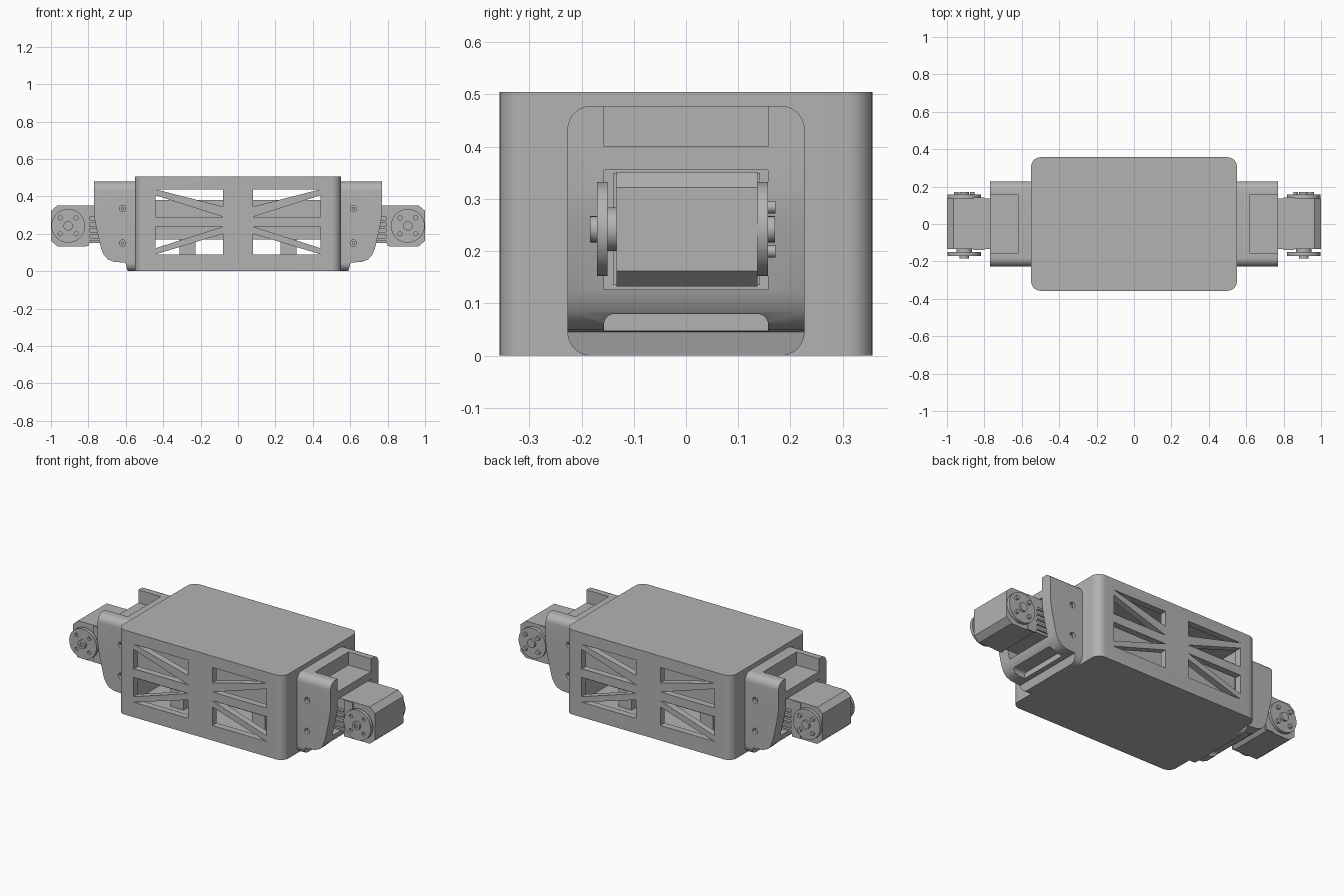
import bpy, bmesh, math
from mathutils import Matrix, Vector

old = bpy.data.objects.get("Cube")
if old:
    bpy.data.objects.remove(old, do_unlink=True)

grey = bpy.data.materials.new("light_grey")
grey.use_nodes = True
COLOUR = (0.45, 0.45, 0.45, 1)
grey.diffuse_color = COLOUR
grey.node_tree.nodes["Principled BSDF"].inputs["Base Color"].default_value = COLOUR


def finish(name, bm):
    bmesh.ops.recalc_face_normals(bm, faces=bm.faces)
    mesh = bpy.data.meshes.new(name)
    bm.to_mesh(mesh)
    bm.free()
    mesh.materials.append(grey)
    ob = bpy.data.objects.new(name, mesh)
    bpy.context.collection.objects.link(ob)
    return ob


def prism(name, points, axis, low, high):
    """Extrude a 2D outline along one axis from low to high."""
    place = {"x": lambda a, b: (low, a, b), "y": lambda a, b: (a, low, b),
             "z": lambda a, b: (a, b, low)}[axis]
    bm = bmesh.new()
    face = bm.faces.new([bm.verts.new(place(a, b)) for a, b in points])
    out = bmesh.ops.extrude_face_region(bm, geom=[face])["geom"]
    step = Vector([high - low if axis == k else 0 for k in "xyz"])
    bmesh.ops.translate(bm, vec=step, verts=[v for v in out if isinstance(v, bmesh.types.BMVert)])
    return finish(name, bm)


def box(name, x0, x1, y0, y1, z0, z1):
    return prism(name, [(x0, y0), (x1, y0), (x1, y1), (x0, y1)], "z", z0, z1)


def rounded(x0, x1, y0, y1, r, steps=8):
    """Rounded rectangle outline."""
    pts = []
    corners = [(x1 - r, y1 - r), (x0 + r, y1 - r), (x0 + r, y0 + r), (x1 - r, y0 + r)]
    for q, (cx, cy) in enumerate(corners):
        for i in range(steps + 1):
            a = (q + i / steps) * math.pi / 2
            pts.append((cx + r * math.cos(a), cy + r * math.sin(a)))
    return pts


def disc(name, x, z, r, y0, y1, sides=40):
    pts = [(x + r * math.cos(i * math.tau / sides), z + r * math.sin(i * math.tau / sides))
           for i in range(sides)]
    return prism(name, pts, "y", y0, y1)


def combine(ob, cutter, how="DIFFERENCE"):
    mod = ob.modifiers.new("cut", "BOOLEAN")
    mod.operation, mod.object, mod.solver = how, cutter, "EXACT"
    bpy.context.view_layer.objects.active = ob
    bpy.ops.object.modifier_apply(modifier=mod.name)
    bpy.data.objects.remove(cutter, do_unlink=True)


# Hollow body shell with rounded vertical corners
body = prism("body_shell", rounded(-0.55, 0.55, -0.357, 0.357, 0.05), "z", 0, 0.505)
combine(body, prism("cavity", rounded(-0.515, 0.515, -0.317, 0.317, 0.03), "z", 0.035, 0.47))

# Triangular truss windows through the front and back walls
windows = [
    [(0.44, 0.437), (0.08, 0.437), (0.08, 0.345)],
    [(0.44, 0.405), (0.44, 0.29), (0.08, 0.29)],
    [(0.44, 0.238), (0.08, 0.238), (0.44, 0.123)],
    [(0.08, 0.2), (0.08, 0.09), (0.44, 0.09)],
]
for side in (-1, 1):
    for tri in windows:
        combine(body, prism("window", [(side * x, z) for x, z in tri], "y", -0.5, 0.5))

# Inner pack on its support posts
box("inner_pack", -0.5, 0.5, -0.24, 0.24, 0.17, 0.38)
for side in (-1, 1):
    for y in (-0.15, 0.15):
        disc_x = side * 0.27
        box("pack_post", disc_x - 0.043, disc_x + 0.043, y - 0.04, y + 0.04, 0.03, 0.175)

parts = []

# End bracket: curved side profile trimmed to a rounded end outline
side_profile = [(0.545, 0), (0.59, 0), (0.602, 0.045), (0.665, 0.05), (0.695, 0.062),
                (0.717, 0.085), (0.732, 0.12), (0.757, 0.23), (0.765, 0.27),
                (0.77, 0.31), (0.77, 0.478), (0.545, 0.478)]
bracket = prism("end_bracket", side_profile, "y", -0.227, 0.227)
combine(bracket, prism("trim", rounded(-0.227, 0.227, 0, 0.478, 0.045), "x", 0.5, 0.9), "INTERSECT")
combine(bracket, box("top_pocket", 0.62, 0.9, -0.157, 0.157, 0.4, 0.6))
combine(bracket, box("motor_pocket", 0.6, 0.9, -0.157, 0.157, 0.127, 0.355))
combine(bracket, prism("bottom_slot", rounded(-0.157, 0.157, 0.01, 0.08, 0.02), "x", 0.63, 0.9))
for z in (0.335, 0.15):
    for y in (-0.227, 0.227):
        combine(bracket, disc("screw_hole", 0.617, z, 0.017, y - 0.025, y + 0.025, 20))
        parts.append(disc("bracket_screw", 0.617, z, 0.009, y * 0.9 - 0.012, y * 0.9 + 0.012, 12))
parts.append(bracket)

# Motor neck with cooling ribs, and chamfered motor housing
parts.append(box("motor_neck", 0.59, 0.82, -0.12, 0.125, 0.15, 0.345))
for i in range(6):
    z = 0.165 + i * 0.031
    parts.append(box("neck_rib", 0.66, 0.8, -0.13, 0.135, z, z + 0.012))
housing_profile = [(0.79, 0.152), (0.81, 0.132), (0.965, 0.132), (1.0, 0.162),
                   (1.0, 0.322), (0.965, 0.352), (0.72, 0.352), (0.72, 0.3), (0.79, 0.3)]
parts.append(prism("motor_housing", housing_profile, "y", -0.133, 0.137))
for y0, y1 in ((-0.14, -0.13), (0.132, 0.142)):
    parts.append(box("mount_plate", 0.8, 0.857, y0, y1, 0.135, 0.35))

# Output horns on both ends of the motor axle
CX, CZ = 0.908, 0.242
parts.append(disc("front_hub", CX, CZ, 0.042, -0.152, -0.13))
for name, y0, y1 in (("front_horn", -0.17, -0.15), ("back_horn", 0.137, 0.157)):
    horn = disc(name, CX, CZ, 0.09, y0, y1)
    outer = y0 if y0 < 0 else y1
    for k in range(4):
        a = k * math.pi / 2 + math.pi / 4
        hx, hz = CX + 0.06 * math.cos(a), CZ + 0.06 * math.sin(a)
        if y0 < 0:
            combine(horn, disc("horn_hole", hx, hz, 0.011, outer - 0.012, outer + 0.012, 16))
        else:
            parts.append(disc("horn_bolt", hx, hz, 0.012, outer - 0.005, outer + 0.014, 16))
    parts.append(horn)
knob = disc("axle_screw", CX, CZ, 0.025, -0.184, -0.168, 24)
combine(knob, disc("screw_socket", CX, CZ, 0.012, -0.2, -0.176, 6))
parts.append(knob)
parts.append(disc("back_axle_cap", CX, CZ, 0.025, 0.155, 0.17, 24))

# Mirror the whole end assembly to the other side
for ob in parts:
    twin = ob.copy()
    twin.data = ob.data.copy()
    twin.data.transform(Matrix.Scale(-1, 4, (1, 0, 0)))
    twin.data.flip_normals()
    twin.name = "right_" + ob.name.split(".")[0]
    ob.name = "left_" + ob.name.split(".")[0]
    bpy.context.collection.objects.link(twin)

# Smooth the rounded surfaces and keep the hard edges
for ob in bpy.context.scene.objects:
    ob.select_set(ob.type == "MESH")
bpy.context.view_layer.objects.active = body
bpy.ops.object.shade_smooth_by_angle(angle=math.radians(30))
